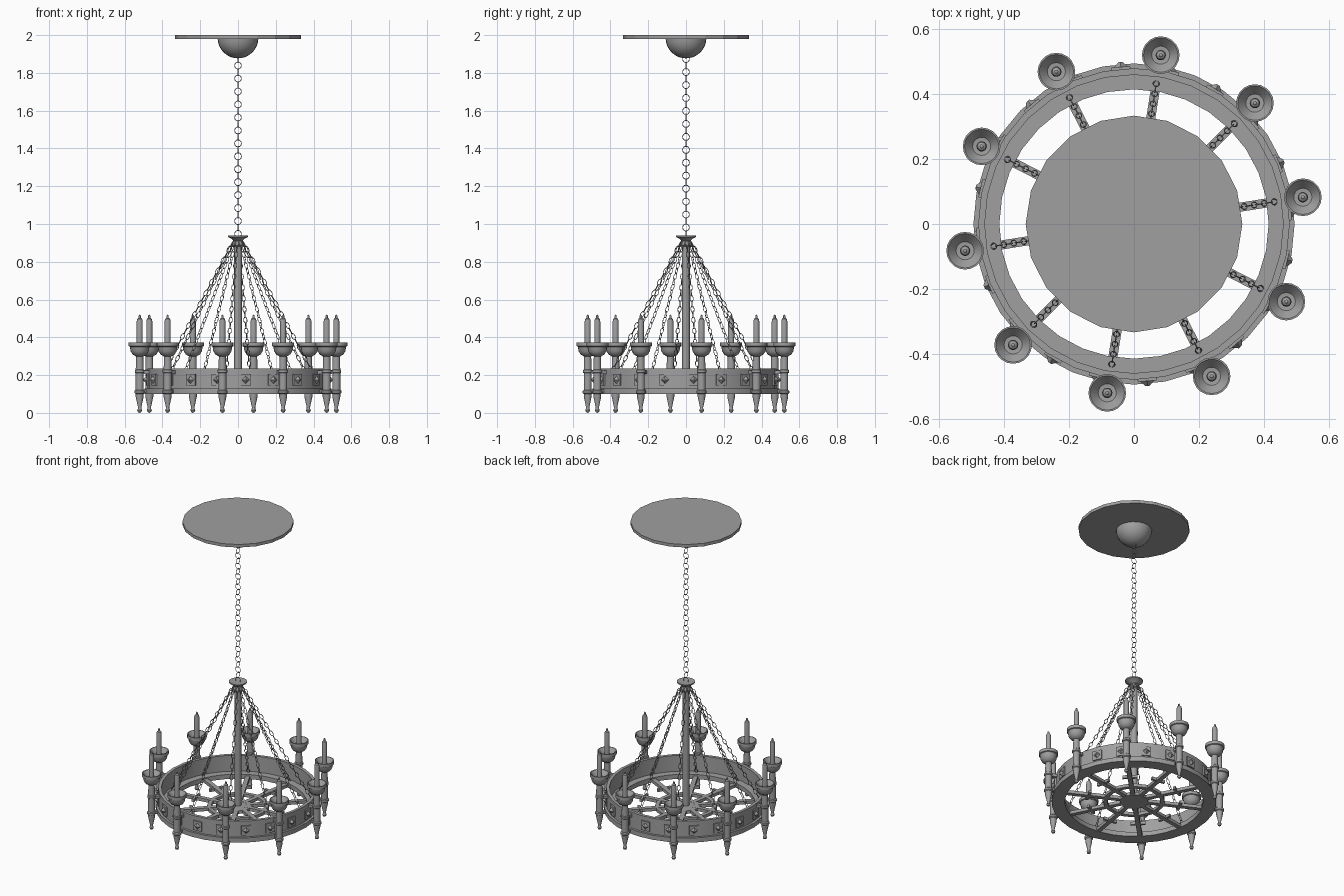
import bpy, bmesh
from math import pi, sin, cos, radians
from mathutils import Matrix, Vector

cube = bpy.data.objects.get("Cube")
if cube:
    bpy.data.objects.remove(cube)

iron = bpy.data.materials.new("grey_iron")
iron.use_nodes = True
GREY = (0.35, 0.35, 0.35, 1)
iron.diffuse_color = GREY
iron.node_tree.nodes["Principled BSDF"].inputs["Base Color"].default_value = GREY

ARMS = 10
ARM_ANGLES = [radians(9) + 2 * pi * i / ARMS for i in range(ARMS)]


def finish(name, bm, smooth=True):
    bmesh.ops.recalc_face_normals(bm, faces=bm.faces)
    mesh = bpy.data.meshes.new(name)
    bm.to_mesh(mesh)
    bm.free()
    mesh.materials.append(iron)
    if smooth:
        for p in mesh.polygons:
            p.use_smooth = True
        mesh.set_sharp_from_angle(angle=radians(35))
    obj = bpy.data.objects.new(name, mesh)
    bpy.context.collection.objects.link(obj)
    return obj


def lathe(bm, profile, segs, centre=(0, 0), closed=False):
    """Revolve (radius, z) points about a vertical axis."""
    rings = []
    for r, z in profile:
        n = segs if r > 0 else 1
        rings.append([bm.verts.new((centre[0] + r * cos(2 * pi * i / segs),
                                    centre[1] + r * sin(2 * pi * i / segs), z))
                      for i in range(n)])
    pairs = list(zip(rings, rings[1:]))
    if closed:
        pairs.append((rings[-1], rings[0]))
    for a, b in pairs:
        for i in range(segs):
            j = (i + 1) % segs
            quad = [a[i % len(a)], a[j % len(a)], b[j % len(b)], b[i % len(b)]]
            bm.faces.new(list(dict.fromkeys(quad)))


def box(bm, size, angle, radius, z):
    """Box whose local x points outwards at the given angle."""
    m = (Matrix.Rotation(angle, 4, 'Z') @ Matrix.Translation((radius, 0, z))
         @ Matrix.Diagonal((*size, 1)))
    bmesh.ops.create_cube(bm, size=1, matrix=m)


def chain(bm, start, end, pitch, half_len, half_wid, wire, side):
    """Alternating oval links from start to end."""
    start, end = Vector(start), Vector(end)
    along = (end - start).normalized()
    side = Vector(side).normalized()
    other = along.cross(side)
    count = round((end - start).length / pitch)
    segs, tube = 12, 4
    for k in range(count):
        mid = start.lerp(end, (k + 0.5) / count)
        u, w = (side, other) if k % 2 == 0 else (other, side)
        grid = []
        for i in range(segs):
            a = 2 * pi * i / segs
            out = along * cos(a) + u * sin(a)
            base = mid + along * half_len * cos(a) + u * half_wid * sin(a)
            grid.append([bm.verts.new(base + wire * (out * cos(t) + w * sin(t)))
                         for t in (2 * pi * j / tube for j in range(tube))])
        for i in range(segs):
            a, b = grid[i], grid[(i + 1) % segs]
            for j in range(tube):
                n = (j + 1) % tube
                bm.faces.new((a[j], a[n], b[n], b[j]))


# Ceiling plate and dome
bm = bmesh.new()
lathe(bm, [(0, 1.98), (0.334, 1.98), (0.334, 2), (0, 2)], 20)
finish("ceiling_plate", bm, smooth=False)
bm = bmesh.new()
dome = [(0.108 * cos(a), 1.985 - 0.108 * sin(a))
        for a in (pi / 2 * i / 8 for i in range(8))]
lathe(bm, dome + [(0, 1.877)], 24)
finish("ceiling_dome", bm)

# Main hanging chain
bm = bmesh.new()
chain(bm, (0, 0, 0.93), (0, 0, 1.89), 0.034, 0.019, 0.018, 0.002, (1, 0, 0))
finish("main_chain", bm)

# Central pole with flared cap
bm = bmesh.new()
lathe(bm, [(0, 0.1), (0.02, 0.1), (0.02, 0.88), (0.028, 0.885), (0.028, 0.9),
           (0.022, 0.91), (0.035, 0.922), (0.054, 0.932), (0.054, 0.94),
           (0.02, 0.937), (0, 0.937)], 16)
finish("centre_pole", bm)

# Hoop: flat flange with an upright band
bm = bmesh.new()
lathe(bm, [(0.415, 0.1), (0.495, 0.1), (0.495, 0.13), (0.48, 0.13),
           (0.48, 0.235), (0.46, 0.235), (0.46, 0.13), (0.415, 0.13)], 32, closed=True)
finish("hoop", bm)

# Spoked floor: hub, inner ring, spokes and crossbars
bm = bmesh.new()
lathe(bm, [(0, 0.1), (0.085, 0.1), (0.085, 0.12), (0, 0.12)], 20)
lathe(bm, [(0.16, 0.1), (0.185, 0.1), (0.185, 0.12), (0.16, 0.12)], 20, closed=True)
for a in ARM_ANGLES:
    box(bm, (0.38, 0.028, 0.02), a, 0.24, 0.111)
    box(bm, (0.016, 0.09, 0.018), a, 0.28, 0.111)
finish("wheel_spokes", bm, smooth=False)

# Square studded plates around the band
bm = bmesh.new()
for i in range(20):
    a = radians(-85.2 + 18 * i)
    box(bm, (0.012, 0.058, 0.062), a, 0.48, 0.175)
    m = (Matrix.Rotation(a, 4, 'Z') @ Matrix.Translation((0.493, 0, 0.175))
         @ Matrix.Rotation(pi / 2, 4, 'Y'))
    bmesh.ops.create_cone(bm, cap_ends=True, segments=4, radius1=0.022,
                          radius2=0.006, depth=0.016, matrix=m)
finish("stud_plates", bm, smooth=False)

# Suspension chains
bm = bmesh.new()
for a in ARM_ANGLES:
    c, s = cos(a), sin(a)
    chain(bm, (0.025 * c, 0.025 * s, 0.91), (0.445 * c, 0.445 * s, 0.13),
          0.033, 0.019, 0.009, 0.002, (-s, c, 0))
finish("support_chains", bm)

# Torch holders, open bowls and candles
HOLDER = [(0, 0), (0.009, 0.004), (0.013, 0.014), (0.009, 0.024), (0.009, 0.03),
          (0.021, 0.085), (0.021, 0.1), (0.027, 0.105), (0.027, 0.117),
          (0.021, 0.122), (0.021, 0.21), (0.026, 0.214), (0.026, 0.226),
          (0.021, 0.23), (0.019, 0.3), (0, 0.3)]
BOWL = [(0, 0.297), (0.02, 0.299), (0.038, 0.31), (0.048, 0.327), (0.052, 0.35),
        (0.058, 0.353), (0.058, 0.373), (0.053, 0.373), (0.028, 0.343), (0, 0.34)]
CANDLE = [(0, 0.335), (0.016, 0.335), (0.016, 0.485), (0.013, 0.498),
          (0.006, 0.503), (0.006, 0.515), (0, 0.521)]
for name, profile, segs in (("torch_holders", HOLDER, 14),
                            ("candle_bowls", BOWL, 20), ("candles", CANDLE, 14)):
    bm = bmesh.new()
    for a in ARM_ANGLES:
        lathe(bm, profile, segs, (0.527 * cos(a), 0.527 * sin(a)))
    finish(name, bm)

# Brackets joining holders to the band
bm = bmesh.new()
for a in ARM_ANGLES:
    for z in (0.115, 0.215):
        box(bm, (0.05, 0.024, 0.018), a, 0.5, z)
finish("holder_brackets", bm, smooth=False)
